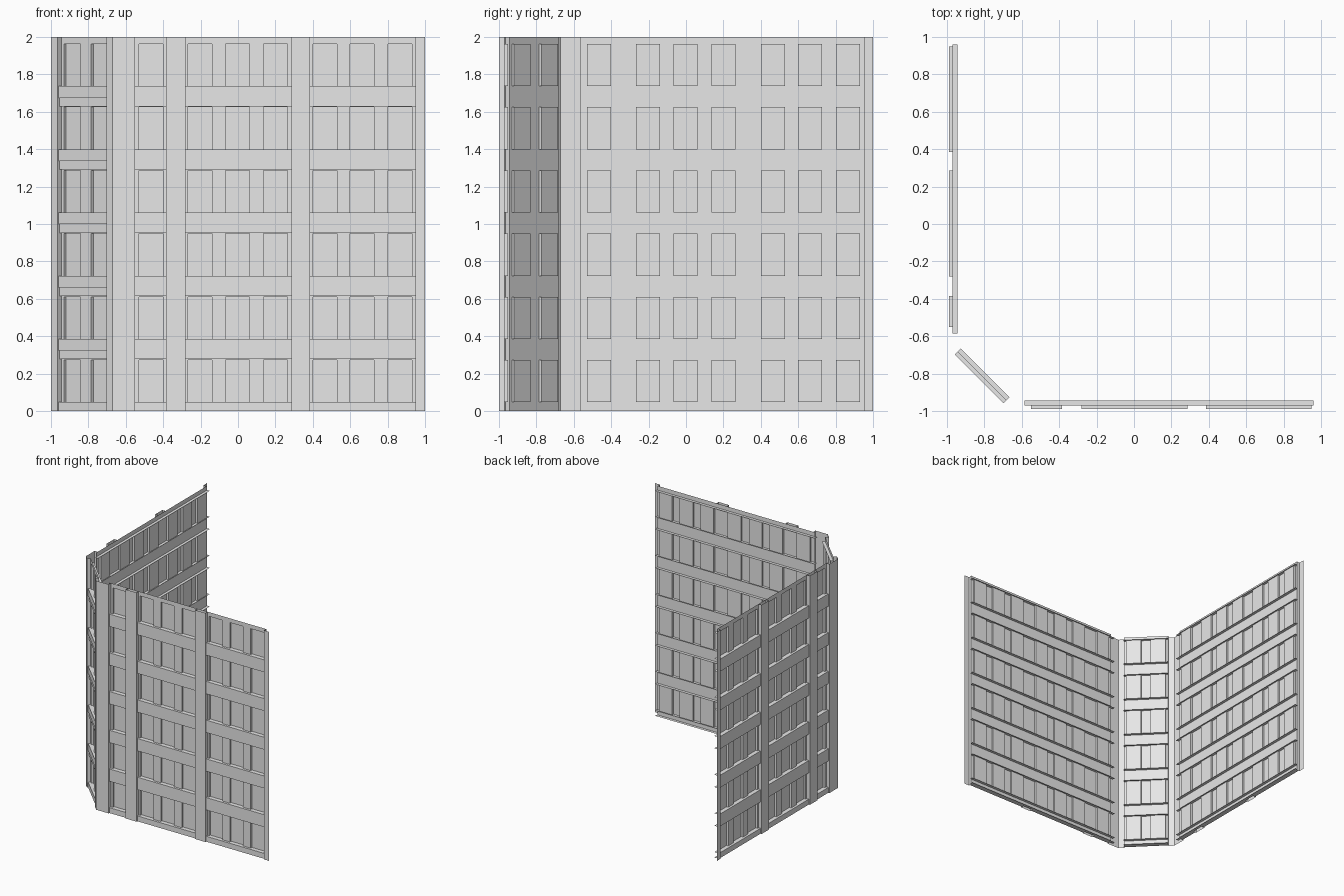
import bpy, bmesh
from mathutils import Matrix

cube = bpy.data.objects.get("Cube")
if cube:
    bpy.data.objects.remove(cube, do_unlink=True)

grey = bpy.data.materials.new("light_grey")
grey.use_nodes = True
COLOUR = (0.8, 0.8, 0.8, 1)
grey.diffuse_color = COLOUR
grey.node_tree.nodes["Principled BSDF"].inputs["Base Color"].default_value = COLOUR

# Wall space: u runs along the wall, d is depth inward from the outer face, z is up
BAND_D, WALL_D, PANE_D, LEDGE_D = 0.01, 0.03, 0.047, 0.055
HEIGHT, FLOORS, STOREY, BAND_H, PANE_H = 2.0, 6, 0.338, 0.108, 0.226
SILLS = [0.047 + STOREY * i for i in range(FLOORS)]


def facing(bm, u0, u1, z0, z1, d):
    """Upright sheet parallel to the wall, facing outward."""
    bm.faces.new([bm.verts.new(p) for p in
                  ((u0, d, z0), (u1, d, z0), (u1, d, z1), (u0, d, z1))])


def shelf(bm, u0, u1, d0, d1, z, up):
    """Level sheet."""
    pts = [(u0, d0, z), (u1, d0, z), (u1, d1, z), (u0, d1, z)]
    bm.faces.new([bm.verts.new(p) for p in (pts if up else pts[::-1])])


def cheek(bm, u, d0, d1, z0, z1, plus):
    """Upright sheet across the wall, facing +u or -u."""
    pts = [(u, d0, z0), (u, d1, z0), (u, d1, z1), (u, d0, z1)]
    bm.faces.new([bm.verts.new(p) for p in (pts if plus else pts[::-1])])


def finish(bm, name, matrix):
    bm.transform(matrix)
    bmesh.ops.remove_doubles(bm, verts=bm.verts, dist=0.0001)
    if matrix.determinant() < 0:
        bmesh.ops.reverse_faces(bm, faces=bm.faces)
    mesh = bpy.data.meshes.new(name)
    bm.to_mesh(mesh)
    bm.free()
    mesh.materials.append(grey)
    bpy.context.collection.objects.link(bpy.data.objects.new(name, mesh))


def build_wall(name, matrix, pilasters, windows, sheet, ledge, stepped=False):
    # Pilasters: flat strips with returns on the bay sides
    bm = bmesh.new()
    for i, (a, b) in enumerate(pilasters):
        facing(bm, a, b, 0, HEIGHT, 0)
        if i > 0:
            cheek(bm, a, 0, WALL_D, 0, HEIGHT, False)
        if i < len(pilasters) - 1:
            cheek(bm, b, 0, WALL_D, 0, HEIGHT, True)
    finish(bm, name + "_pilasters", matrix)

    # Wall sheet: piers between windows and spandrels above and below them
    bm = bmesh.new()
    edges = [sheet[0]] + [u for w in windows for u in w] + [sheet[1]]
    for a, b in zip(edges[::2], edges[1::2]):
        facing(bm, a, b, 0, HEIGHT, WALL_D)
    for a, b in windows:
        low = 0
        for z in SILLS:
            facing(bm, a, b, low, z, WALL_D)
            low = z + PANE_H
        facing(bm, a, b, low, HEIGHT, WALL_D)
    finish(bm, name + "_piers", matrix)

    # Recessed windows with reveals
    bm = bmesh.new()
    for a, b in windows:
        for z in SILLS:
            top = z + PANE_H
            facing(bm, a, b, z, top, PANE_D)
            cheek(bm, a, WALL_D, PANE_D, z, top, True)
            cheek(bm, b, WALL_D, PANE_D, z, top, False)
            shelf(bm, a, b, WALL_D, PANE_D, z, True)
            shelf(bm, a, b, WALL_D, PANE_D, top, False)
    finish(bm, name + "_windows", matrix)

    # Floor bands between the pilasters, with thin ledges reaching inside
    bm = bmesh.new()
    bays = [(p[1], q[0]) for p, q in zip(pilasters, pilasters[1:])]
    for z in SILLS:
        low = max(0, z - BAND_H)
        mid = z - 0.062 if stepped and low > 0 else low
        for a, b in bays:
            facing(bm, a, b, mid, z, BAND_D)
            shelf(bm, a, b, BAND_D, WALL_D, z, True)
            if mid > low:
                step = BAND_D + 0.008
                facing(bm, a, b, low, mid, step)
                shelf(bm, a, b, BAND_D, step, mid, False)
                shelf(bm, a, b, step, WALL_D, low, False)
            else:
                shelf(bm, a, b, BAND_D, WALL_D, low, False)
        shelf(bm, *ledge, WALL_D, LEDGE_D, z, True)
        shelf(bm, *ledge, WALL_D, LEDGE_D, low, False)
    shelf(bm, *ledge, WALL_D, LEDGE_D, SILLS[-1] + PANE_H, False)
    finish(bm, name + "_bands", matrix)


# Two matching long walls, mirrored across the corner diagonal
long_wall = dict(
    pilasters=[(-0.67, -0.55), (-0.385, -0.28), (0.285, 0.385), (0.95, 1.0)],
    windows=[(u, u + 0.128) for u in (-0.53, -0.267, -0.067, 0.137, 0.4, 0.6, 0.802)],
    sheet=(-0.565, 0.955), ledge=(-0.585, 0.96))
front = Matrix.Translation((0, -1, 0))
swap = Matrix(((0, 1, 0, 0), (1, 0, 0, 0), (0, 0, 1, 0), (0, 0, 0, 1)))
build_wall("front_wall", front, **long_wall)
build_wall("side_wall", swap @ front, **long_wall)

# Narrow wall cutting the corner at 45 degrees
s = 0.5 ** 0.5
corner = Matrix(((s, s, 0, -0.835), (-s, s, 0, -0.835), (0, 0, 1, 0), (0, 0, 0, 1)))
build_wall("corner_wall", corner,
           pilasters=[(-0.233, -0.185), (0.185, 0.233)],
           windows=[(-0.165, -0.04), (0.04, 0.165)],
           sheet=(-0.185, 0.185), ledge=(-0.185, 0.185), stepped=True)
